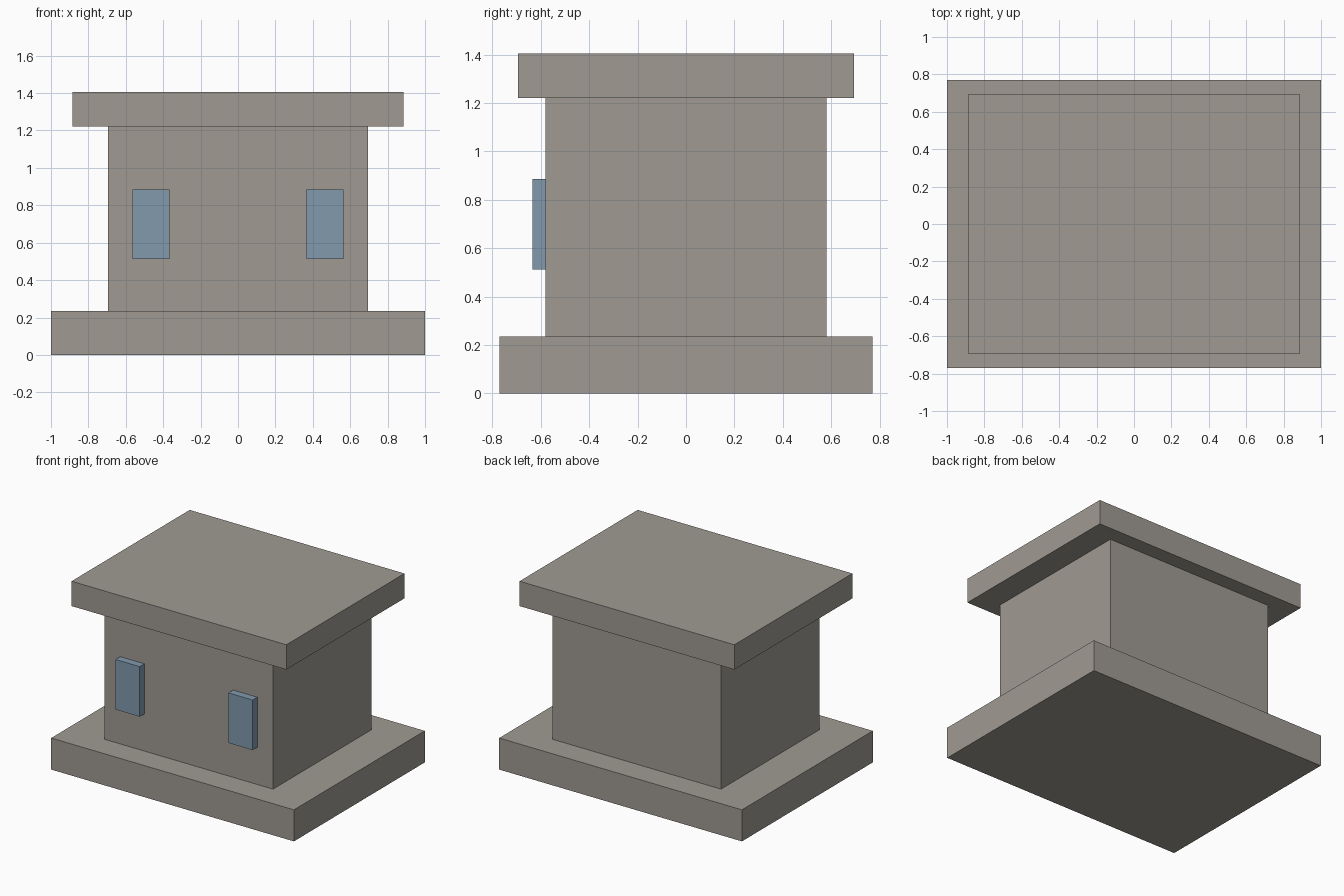
import bpy

cube = bpy.data.objects.get("Cube")
if cube:
    bpy.data.objects.remove(cube, do_unlink=True)


def material(name, rgb):
    mat = bpy.data.materials.new(name)
    mat.use_nodes = True
    mat.diffuse_color = (*rgb, 1)
    mat.node_tree.nodes["Principled BSDF"].inputs["Base Color"].default_value = (*rgb, 1)
    return mat


def box(name, low, high, mat):
    """Flat-shaded box between two corners, with its scale applied."""
    centre = [(a + b) / 2 for a, b in zip(low, high)]
    bpy.ops.mesh.primitive_cube_add(size=1, location=centre)
    obj = bpy.context.object
    obj.name = obj.data.name = name
    obj.scale = [b - a for a, b in zip(low, high)]
    bpy.ops.object.transform_apply(location=False, rotation=False, scale=True)
    obj.data.materials.append(mat)
    return obj


stone = material("warm grey stone", (0.35, 0.325, 0.29))
glass = material("blue glass", (0.22, 0.32, 0.42))

# Stacked slabs: plinth, walls and overhanging flat roof
box("base_slab", (-1, -0.77, 0), (1, 0.77, 0.235), stone)
box("walls", (-0.695, -0.58, 0.235), (0.695, 0.58, 1.22), stone)
box("roof_slab", (-0.885, -0.695, 1.22), (0.885, 0.695, 1.405), stone)

# Pair of raised windows on the front wall
for side, x in (("left", 0.465), ("right", -0.465)):
    box(f"{side}_window", (x - 0.1, -0.635, 0.512), (x + 0.1, -0.58, 0.885), glass)
